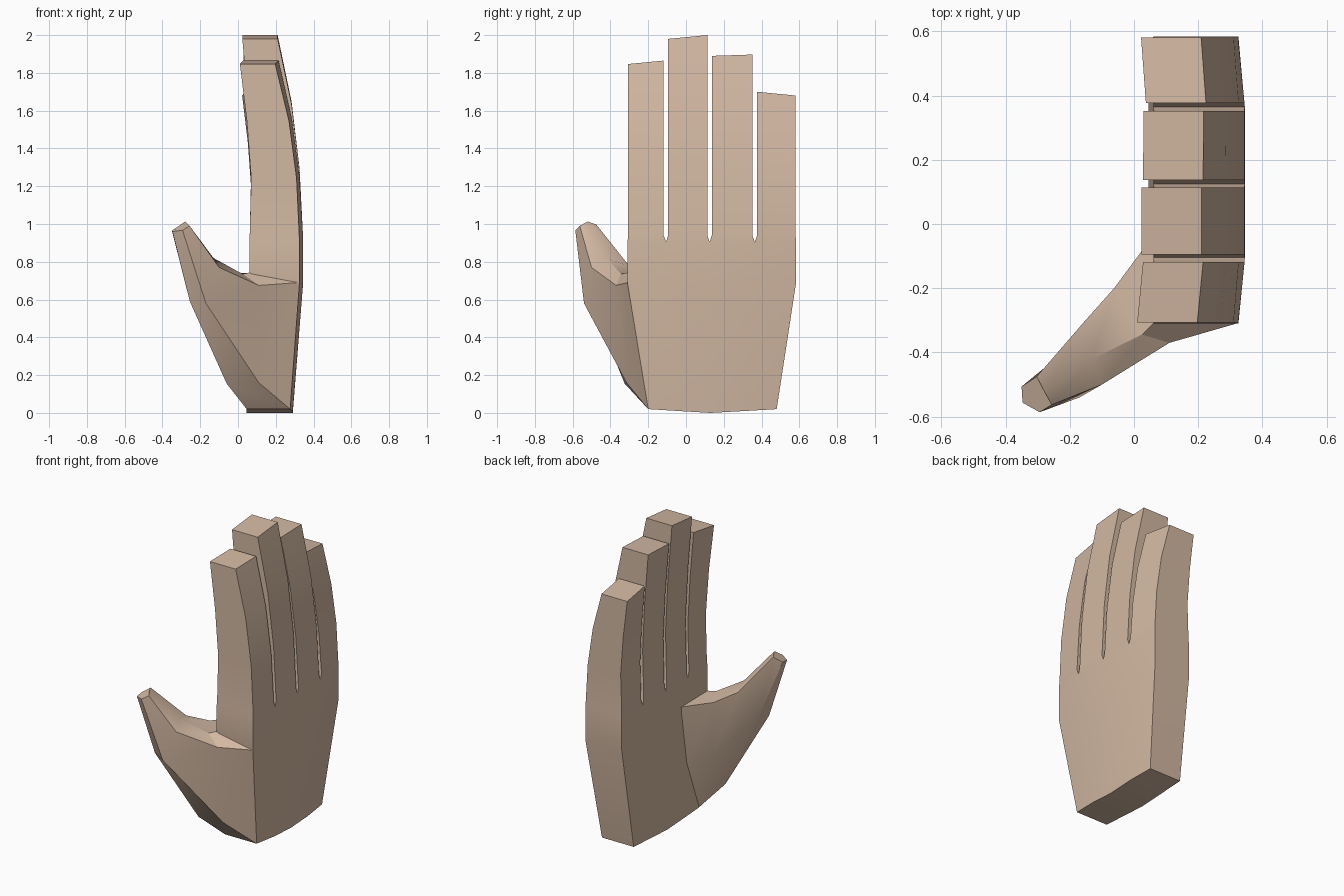
import bpy, bmesh

if "Cube" in bpy.data.objects:
    bpy.data.objects.remove(bpy.data.objects["Cube"])

skin = bpy.data.materials.new("skin tan")
skin.diffuse_color = (0.645, 0.479, 0.361, 1)
skin.use_nodes = True
skin.node_tree.nodes["Principled BSDF"].inputs["Base Color"].default_value = skin.diffuse_color


def make_object(name, bm, angle):
    bmesh.ops.remove_doubles(bm, verts=bm.verts, dist=0.0005)
    bmesh.ops.recalc_face_normals(bm, faces=bm.faces)
    me = bpy.data.meshes.new(name)
    bm.to_mesh(me)
    bm.free()
    me.materials.append(skin)
    ob = bpy.data.objects.new(name, me)
    bpy.context.collection.objects.link(ob)
    bpy.ops.object.select_all(action='DESELECT')
    ob.select_set(True)
    bpy.context.view_layer.objects.active = ob
    bpy.ops.object.shade_smooth_by_angle(angle=angle)
    return ob


# palm and fingers: four columns that share walls up to the finger gaps
wrist_y = (-0.20, -0.04, 0.13, 0.31, 0.48)
wrist_z = (0.02, 0.01, 0.0, 0.01, 0.02)
knuckle_y = (-0.31, -0.105, 0.125, 0.364, 0.583)
finger_y = ((-0.306, -0.119), (-0.095, 0.113), (0.137, 0.351), (0.377, 0.58))
tip_z = ((1.847, 1.865), (1.98, 2.0), (1.89, 1.897), (1.70, 1.68))
tip_x = ((0.010, 0.028), (0.023, 0.023), (0.028, 0.030), (0.037, 0.022))


def edge_rows(i, side):
    """(inner x, back x, y, z) from wrist to fingertip along one column edge."""
    k = i + side
    outer = k in (0, 4)
    e = 0.02 if outer else 0.0
    rows = [(0.045, 0.29 - e * 0.7, wrist_y[k], wrist_z[k]),
            (0.06, 0.345 - e, knuckle_y[k], 0.69),
            (0.06, 0.345 - e, knuckle_y[k], 0.905)]
    y, top, tx = finger_y[i][side], tip_z[i][side], tip_x[i][side]
    bend = ((0.062, 0.344 - e), (0.07, 0.326 - e * 0.8),
            (0.043 + tx * 0.4, 0.277 - e * 0.5 + tx * 0.3), (tx, tx + 0.187))
    for n, (a, b) in enumerate(bend):
        rows.append((a, b, y, 0.94 + (top - 0.94) * n / 3))
    return rows


bm = bmesh.new()
for i in range(4):
    rings = []
    for l, r in zip(edge_rows(i, 0), edge_rows(i, 1)):
        pts = ((l[0], l[2], l[3]), (l[1], l[2], l[3]),
               (r[1], r[2], r[3]), (r[0], r[2], r[3]))
        rings.append([bm.verts.new(p) for p in pts])
    for n in range(len(rings) - 1):
        for s in range(4):
            inside = n < 2 and ((s == 0 and i > 0) or (s == 2 and i < 3))
            if not inside:
                t = (s + 1) % 4
                bm.faces.new((rings[n][s], rings[n][t], rings[n + 1][t], rings[n + 1][s]))
    bm.faces.new(rings[0])
    bm.faces.new(rings[-1])
make_object("palm_and_fingers", bm, 0.5)

# thumb: six-sided loft from the palm edge to the tip
sections = (
    ((0.07, -0.30, 0.745), (0.322, -0.309, 0.69), (0.276, -0.20, 0.02),
     (0.046, -0.20, 0.02), (0.062, -0.07, 0.36), (0.064, -0.03, 0.74)),
    ((0.025, -0.344, 0.735), (0.11, -0.37, 0.675), (0.11, -0.315, 0.16),
     (-0.06, -0.325, 0.155), (-0.05, -0.21, 0.38), (-0.062, -0.20, 0.74)),
    ((-0.13, -0.42, 0.82), (-0.10, -0.50, 0.77), (-0.17, -0.54, 0.58),
     (-0.255, -0.50, 0.59), (-0.245, -0.42, 0.63), (-0.16, -0.31, 0.79)),
    ((-0.28, -0.52, 1.013), (-0.256, -0.5625, 0.99), (-0.294, -0.586, 0.967),
     (-0.347, -0.556, 0.96), (-0.35, -0.506, 0.965), (-0.303, -0.475, 0.997)))
bm = bmesh.new()
rings = [[bm.verts.new(p) for p in sec] for sec in sections]
for a, b in zip(rings, rings[1:]):
    for s in range(6):
        t = (s + 1) % 6
        bm.faces.new((a[s], a[t], b[t], b[s]))
bm.faces.new(rings[0])
bm.faces.new(rings[-1])
make_object("thumb", bm, 0.5)
